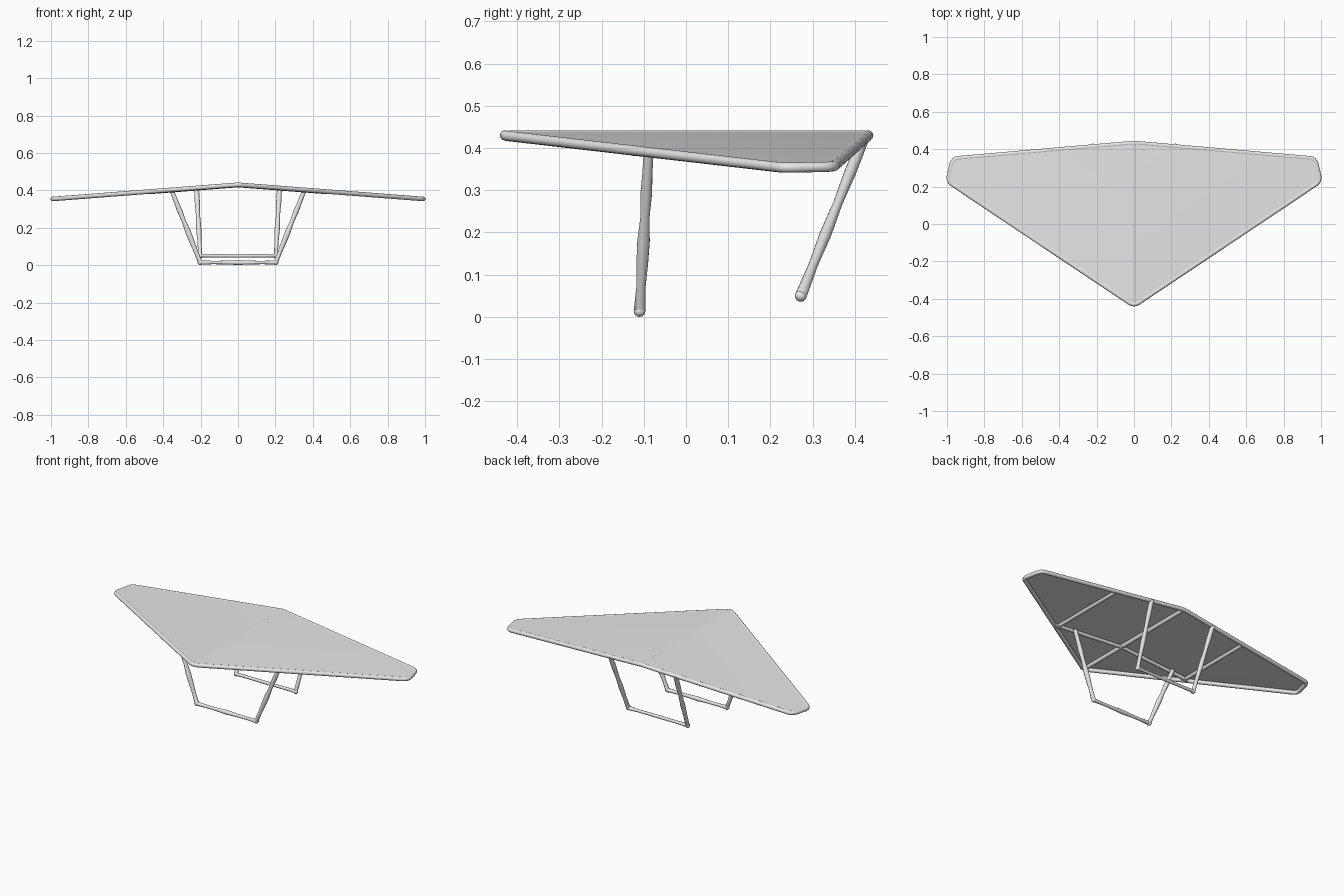
import bpy, bmesh, math
from mathutils import Vector

if "Cube" in bpy.data.objects:
    bpy.data.objects.remove(bpy.data.objects["Cube"])

grey = bpy.data.materials.new("light_grey")
grey.use_nodes = True
grey.diffuse_color = (0.8, 0.8, 0.8, 1)
grey.node_tree.nodes["Principled BSDF"].inputs["Base Color"].default_value = (0.8, 0.8, 0.8, 1)


def add_object(name, mesh):
    mesh.materials.clear()
    mesh.materials.append(grey)
    mesh.shade_smooth()
    mesh.set_sharp_from_angle(angle=math.radians(40))
    obj = bpy.data.objects.new(name, mesh)
    bpy.context.collection.objects.link(obj)
    return obj


def tube(name, points, radii, closed=False):
    """Round tube through points, with one radius for all or one per point."""
    if isinstance(radii, float):
        radii = [radii] * len(points)
    curve = bpy.data.curves.new(name, "CURVE")
    curve.dimensions = "3D"
    curve.bevel_depth = 1.0
    curve.bevel_resolution = 4
    curve.use_fill_caps = True
    spline = curve.splines.new("POLY")
    spline.points.add(len(points) - 1)
    for target, p, r in zip(spline.points, points, radii):
        target.co = (*p, 1)
        target.radius = r
    spline.use_cyclic_u = closed
    helper = bpy.data.objects.new(name + "_path", curve)
    bpy.context.collection.objects.link(helper)
    graph = bpy.context.evaluated_depsgraph_get()
    mesh = bpy.data.meshes.new_from_object(helper.evaluated_get(graph))
    bpy.data.objects.remove(helper)
    return add_object(name, mesh)


def on_wing(x, y, lift=0.0):
    """Point on the wing, which droops evenly towards both tips."""
    return Vector((x, y, 0.43 - 0.077 * abs(x) + lift))


def rounded(corners, size):
    """Closed 2D outline with every corner softened."""
    result = []
    for i, c in enumerate(corners):
        before, after = corners[i - 1], corners[(i + 1) % len(corners)]
        a = c + (before - c).normalized() * size
        b = c + (after - c).normalized() * size
        for t in (0, 0.25, 0.5, 0.75, 1):
            result.append(a * (1 - t) ** 2 + c * 2 * t * (1 - t) + b * t ** 2)
    return result


def mirrored(half):
    """Path from the left side down to the middle and up the right side."""
    return half + [Vector((-p.x, p.y, p.z)) for p in reversed(half) if p.x > 0]


# Wing edge
nose, tail = Vector((0, -0.437)), Vector((0, 0.433))
tips = [Vector((0.996, 0.229)), Vector((0.968, 0.349))]
mirror_tips = [Vector((-t.x, t.y)) for t in reversed(tips)]
outline = rounded([nose, *tips, tail, *mirror_tips], 0.03)
tube("wing_edge_tube", [on_wing(p.x, p.y) for p in outline], 0.012, True)

# Sail: one thin sheet folded along the middle
bm = bmesh.new()
verts = [bm.verts.new(on_wing(p.x, p.y, 0.01)) for p in outline]
for side in (1, -1):
    bm.faces.new([v for v in verts if side * v.co.x > -1e-5])
sail_mesh = bpy.data.meshes.new("sail")
bm.to_mesh(sail_mesh)
bm.free()
add_object("sail", sail_mesh)

# Keel, ribs and cross bar beneath the sail
tube("keel_tube", [on_wing(0, -0.42), on_wing(0, 0.43)], 0.012)
for side, label in ((1, "left"), (-1, "right")):
    x = side * 0.46
    tube(label + "_rib", [on_wing(x, -0.127, -0.003), on_wing(x, 0.39, -0.003)], 0.011)
tube("cross_bar", mirrored([on_wing(0.48, -0.105, -0.003), on_wing(0, -0.105, -0.003)]), 0.011)


def frame(name, top, foot, leg_radii, bar_radii):
    """Hanging frame: two uneven legs joined by a bottom bar."""
    n = len(leg_radii) - 1
    half = [top.lerp(foot, i / n) for i in range(n + 1)]
    middle = Vector((0, foot.y, foot.z))
    m = len(bar_radii)
    half += [foot.lerp(middle, (i + 1) / m) for i in range(m)]
    radii = leg_radii + bar_radii
    tube(name, mirrored(half), radii + radii[-2::-1])


# Front control frame and rear frame
frame("front_frame", Vector((0.355, -0.088, 0.4)), Vector((0.202, -0.11, 0.014)),
      [0.012, 0.012, 0.014, 0.011, 0.015, 0.014, 0.011, 0.014], [0.009, 0.01, 0.013])
frame("rear_frame", Vector((0.222, 0.418, 0.415)), Vector((0.202, 0.272, 0.05)),
      [0.013, 0.014, 0.011, 0.014, 0.011, 0.014], [0.009, 0.009, 0.01])

# Rounded joints at the frame feet
for label, y, z in (("front", -0.11, 0.014), ("rear", 0.272, 0.05)):
    for side, hand in ((1, "left"), (-1, "right")):
        bm = bmesh.new()
        bmesh.ops.create_uvsphere(bm, u_segments=12, v_segments=8, radius=0.014)
        bmesh.ops.translate(bm, verts=bm.verts, vec=(side * 0.202, y, z))
        mesh = bpy.data.meshes.new("joint")
        bm.to_mesh(mesh)
        bm.free()
        add_object(f"{label}_{hand}_joint", mesh)
